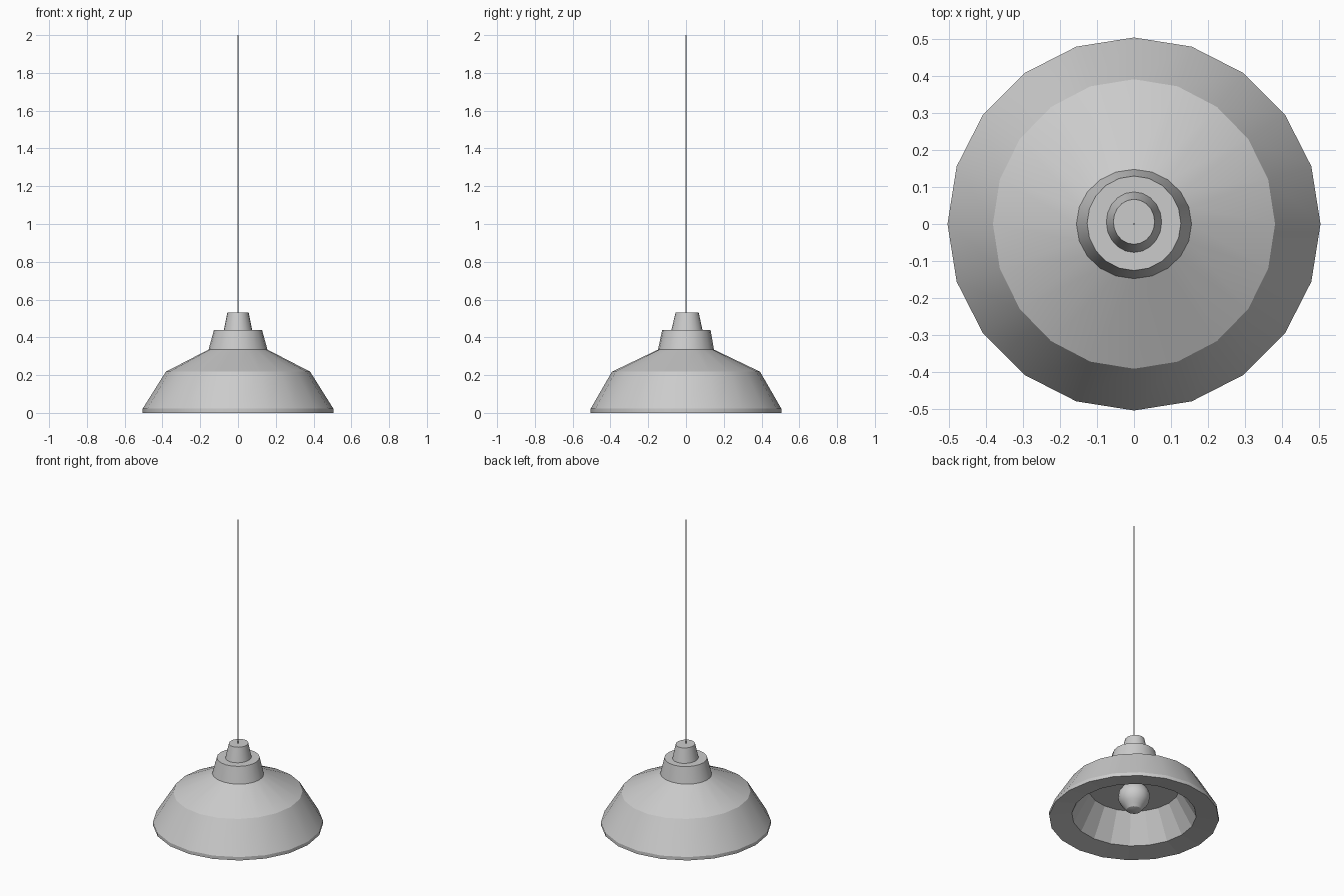
import bpy, bmesh, math

if "Cube" in bpy.data.objects:
    bpy.data.objects.remove(bpy.data.objects["Cube"])

def lathe(name, profile, sides=20, cap_start=False, cap_end=False, smooth=True):
    """Loft rings of (x radius, y radius, z, y centre) around the z axis."""
    bm = bmesh.new()
    rings = []
    for rx, ry, z, cy in profile:
        rings.append([bm.verts.new((rx * math.cos(2 * math.pi * i / sides),
                                    cy + ry * math.sin(2 * math.pi * i / sides), z))
                      for i in range(sides)])
    for a, b in zip(rings, rings[1:]):
        for i in range(sides):
            j = (i + 1) % sides
            bm.faces.new((a[i], a[j], b[j], b[i]))
    if cap_start:
        bm.faces.new(rings[0][::-1])
    if cap_end:
        bm.faces.new(rings[-1])
    mesh = bpy.data.meshes.new(name)
    bm.to_mesh(mesh)
    bm.free()
    ob = bpy.data.objects.new(name, mesh)
    bpy.context.collection.objects.link(ob)
    if smooth:
        bpy.ops.object.select_all(action='DESELECT')
        ob.select_set(True)
        bpy.context.view_layer.objects.active = ob
        bpy.ops.object.shade_smooth_by_angle(angle=math.radians(25))
    return ob

def rnd(points):
    return [(r, r, z, 0) for r, z in points]

# Outer shade with stepped collar and cord cap
lathe("shade_outer", [
    (0.505, 0.505, 0.0, 0), (0.505, 0.505, 0.022, 0),
    (0.382, 0.392, 0.218, 0),
    (0.156, 0.148, 0.335, 0), (0.127, 0.128, 0.44, 0.002),
    (0.075, 0.082, 0.44, 0.005), (0.056, 0.061, 0.532, 0.006)], cap_end=True)

# Underside: wide rim, faceted inner wall and ceiling
lathe("shade_inner", rnd([(0.27, 0.2), (0.37, 0.02), (0.505, 0.0)])[::1],
      cap_start=True, smooth=False).data.flip_normals()
inner = bpy.data.objects["shade_inner"].data
bm = bmesh.new()
bm.from_mesh(inner)
for f in bm.faces:
    # every underside face looks down or towards the axis
    c = f.calc_center_median()
    if f.normal.z > 0 or (abs(f.normal.z) < 0.8 and f.normal.x * c.x + f.normal.y * c.y > 0):
        f.normal_flip()
bm.to_mesh(inner)
bm.free()

# Light bulb
lathe("bulb", rnd([(0.02, 0.045), (0.045, 0.053), (0.06, 0.072), (0.075, 0.09),
                   (0.09, 0.115), (0.095, 0.145), (0.09, 0.175), (0.07, 0.205)]),
      sides=16, cap_start=True, cap_end=True)

# Hanging cord
lathe("cord", rnd([(0.0025, 0.52), (0.0025, 2.0)]), sides=8, cap_start=True, cap_end=True)
